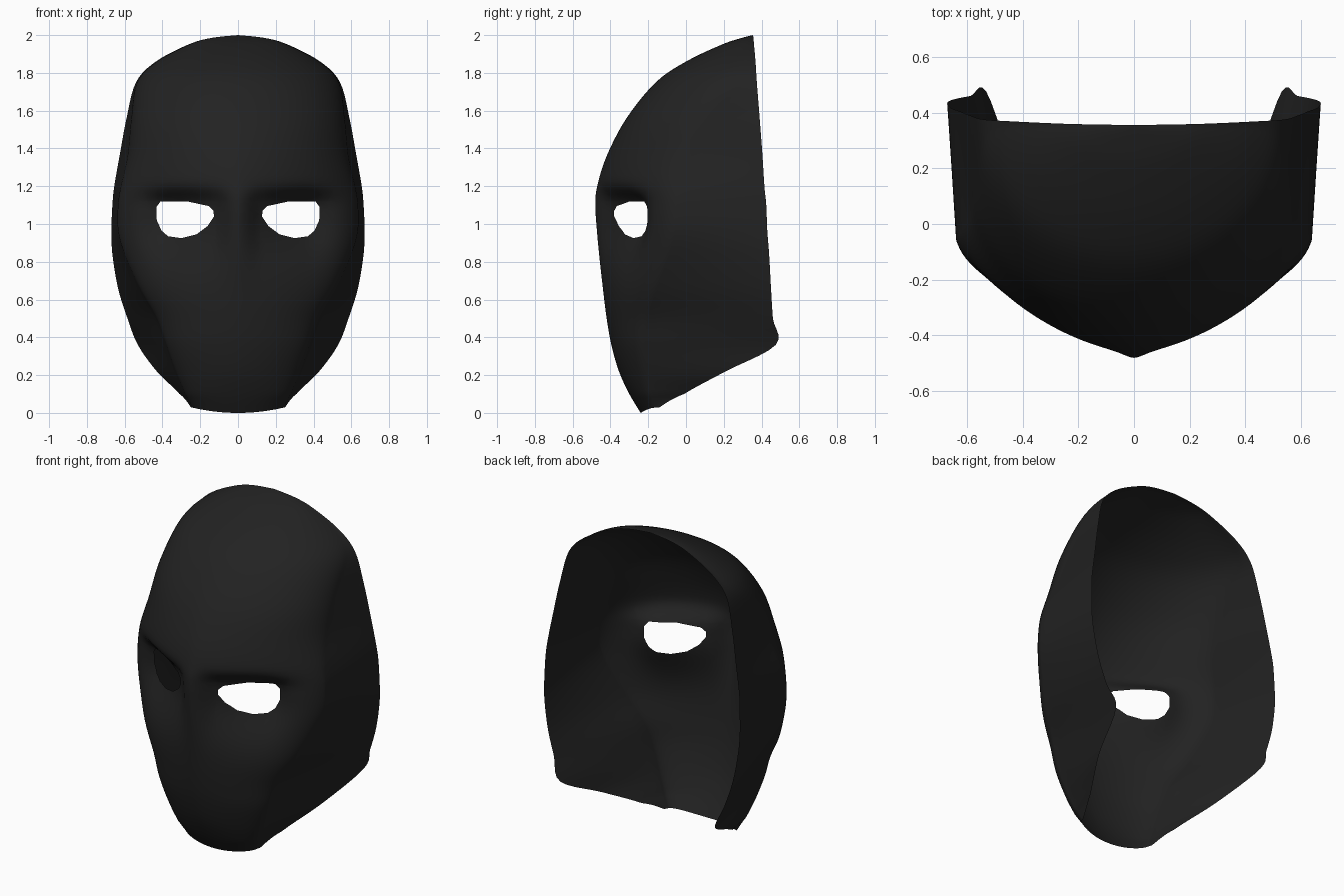
import bpy, bmesh, math
from mathutils import Vector

if "Cube" in bpy.data.objects:
    bpy.data.objects.remove(bpy.data.objects["Cube"])

# Horizontal slices of half the mask:
# z, front y, corner x, corner y, rear x, rear y, roundness
KEYS = [
    (0.00, -0.24, 0.24, -0.16, 0.25, -0.14, 1.9),
    (0.10, -0.30, 0.28, -0.18, 0.31, -0.01, 1.9),
    (0.22, -0.355, 0.33, -0.20, 0.43, 0.21, 1.8),
    (0.36, -0.395, 0.38, -0.21, 0.53, 0.475, 1.8),
    (0.50, -0.42, 0.43, -0.19, 0.585, 0.46, 1.75),
    (0.66, -0.44, 0.52, -0.15, 0.635, 0.45, 1.65),
    (0.84, -0.46, 0.60, -0.09, 0.665, 0.44, 1.55),
    (0.97, -0.472, 0.635, -0.06, 0.67, 0.43, 1.5),
    (1.10, -0.48, 0.635, -0.05, 0.665, 0.425, 1.5),
    (1.20, -0.47, 0.62, -0.03, 0.655, 0.415, 1.55),
    (1.36, -0.42, 0.585, 0.03, 0.627, 0.405, 1.7),
    (1.56, -0.315, 0.565, 0.14, 0.59, 0.39, 1.9),
    (1.75, -0.16, 0.535, 0.31, 0.54, 0.375, 2.0),
    (1.86, 0.00, 0.43, 0.355, 0.435, 0.368, 2.0),
    (1.95, 0.19, 0.26, 0.35, 0.263, 0.36, 2.0),
    (1.985, 0.295, 0.14, 0.352, 0.141, 0.357, 2.0),
    (2.00, 0.355, 0.0, 0.355, 0.0, 0.355, 2.0),
]
# Eye opening seen from the front (x, z), anticlockwise
EYE = [(0.127, 1.04), (0.16, 0.99), (0.22, 0.945), (0.30, 0.925), (0.37, 0.935),
       (0.405, 0.965), (0.43, 1.02), (0.432, 1.09), (0.41, 1.12), (0.27, 1.12),
       (0.155, 1.095), (0.13, 1.07)]
SUB, FRONT, SIDE = 5, 28, 10


def spline(a, b, c, d, t):
    return [0.5 * (2 * q + (r - p) * t + (2 * p - 5 * q + 4 * r - s) * t * t
            + (3 * q - p - 3 * r + s) * t ** 3) for p, q, r, s in zip(a, b, c, d)]


def rows():
    n = len(KEYS)
    for i in range(n - 1):
        a, b, c, d = (KEYS[min(max(j, 0), n - 1)] for j in range(i - 1, i + 3))
        for k in range(SUB):
            yield spline(a, b, c, d, k / SUB)
    yield list(KEYS[-1])


def socket(x, z):
    """Depth of the recess around the eye."""
    u = (x - 0.35) / (0.30 if x < 0.35 else 0.16)
    v = ((z - 1.03) / 0.14) ** 4 if z > 1.03 else ((z - 1.03) / 0.22) ** 2
    bridge = min(1, x / 0.12)
    return 0.125 * math.exp(-u * u - v) * bridge * bridge * (3 - 2 * bridge)


def section(z, yf, xc, yc, xb, yb, p):
    pts = []
    for i in range(FRONT + 1):
        t = math.pi / 2 * i / FRONT
        x = xc * max(math.sin(t), 0) ** (2 / p)
        y = yc + (yf - yc) * max(math.cos(t), 0) ** (2 / p)
        pts.append((x, y + socket(x, z) * (1 if y < yc - 0.02 else max(0, (yc - y) / 0.02))))
    for i in range(1, SIDE + 1):
        t = i / SIDE
        pts.append((xc + (xb - xc) * t, yc + (yb - yc) * t))
    lift = 0.03 * max(0, 1 - z / 0.1)      # gently arched chin edge
    return [Vector((x, y, z + lift * (x / 0.25) ** 2)) for x, y in pts]


# Half shell as a grid
bm = bmesh.new()
grid = [[bm.verts.new(p) for p in section(*r)] for r in rows()]
for lo, hi in zip(grid, grid[1:]):
    for j in range(FRONT + SIDE):
        bm.faces.new((lo[j], lo[j + 1], hi[j + 1], hi[j]))
bmesh.ops.remove_doubles(bm, verts=bm.verts, dist=0.0004)

# Slice along each side of the eye outline, then drop the faces inside
def near_eye(f):
    c = f.calc_center_median()
    return 0.06 < c.x < 0.5 and 0.86 < c.z < 1.18 and c.y < 0.0

sides = []
for (x0, z0), (x1, z1) in zip(EYE, EYE[1:] + EYE[:1]):
    co, no = Vector((x0, 0, z0)), Vector((z1 - z0, 0, x0 - x1)).normalized()
    sides.append((co, no))
    faces = [f for f in bm.faces if near_eye(f)]
    geom = faces + list({e for f in faces for e in f.edges}) + list({v for f in faces for v in f.verts})
    bmesh.ops.bisect_plane(bm, geom=geom, plane_co=co, plane_no=no, dist=1e-5)
hole = [f for f in bm.faces if near_eye(f)
        and all((f.calc_center_median() - co).dot(no) < 0 for co, no in sides)]
bmesh.ops.delete(bm, geom=hole, context='FACES')

# Mirror to the other side and weld the centre line
twin = bmesh.ops.duplicate(bm, geom=bm.verts[:] + bm.edges[:] + bm.faces[:])['geom']
for v in twin:
    if isinstance(v, bmesh.types.BMVert):
        v.co.x = -v.co.x
bmesh.ops.reverse_faces(bm, faces=[f for f in twin if isinstance(f, bmesh.types.BMFace)])
bmesh.ops.remove_doubles(bm, verts=[v for v in bm.verts if abs(v.co.x) < 1e-4], dist=0.0002)

mesh = bpy.data.meshes.new("face_mask")
bm.to_mesh(mesh)
bm.free()
mask = bpy.data.objects.new("face_mask", mesh)
bpy.context.collection.objects.link(mask)

mat = bpy.data.materials.new("matte black")
mat.diffuse_color = (0.016, 0.016, 0.016, 1)
mat.use_nodes = True
mat.node_tree.nodes["Principled BSDF"].inputs["Base Color"].default_value = mat.diffuse_color
mesh.materials.append(mat)

bpy.context.view_layer.objects.active = mask
mask.select_set(True)
bpy.ops.object.shade_smooth_by_angle(angle=math.radians(50))
